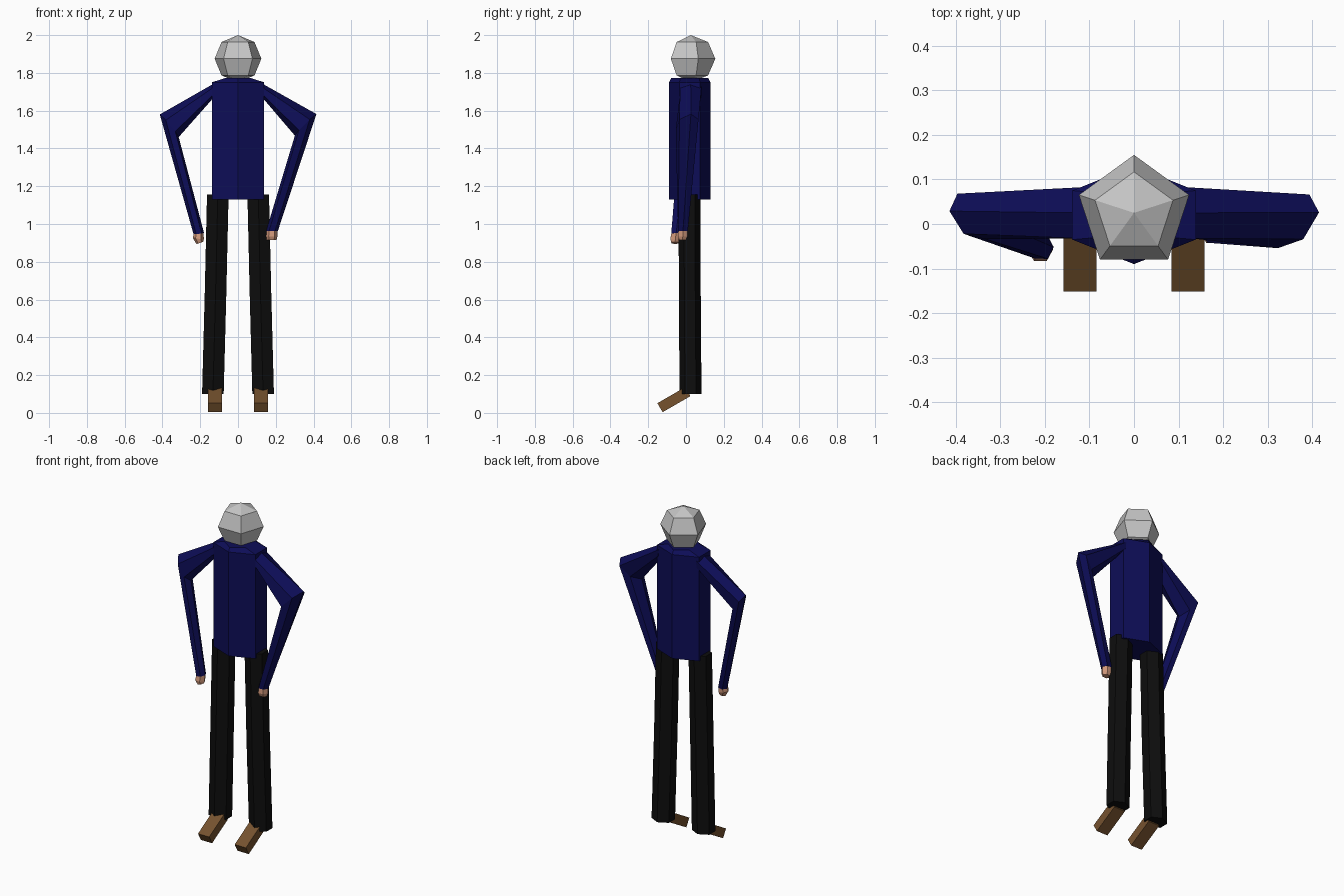
import bpy, bmesh, math
from mathutils import Vector, Matrix

if "Cube" in bpy.data.objects:
    bpy.data.objects.remove(bpy.data.objects["Cube"])


def material(name, rgb):
    m = bpy.data.materials.new(name)
    m.diffuse_color = (*rgb, 1.0)
    m.use_nodes = True
    m.node_tree.nodes["Principled BSDF"].inputs["Base Color"].default_value = m.diffuse_color
    return m


NAVY = material("navy_cloth", (0.004, 0.004, 0.095))
BLACK = material("black_cloth", (0.004, 0.004, 0.004))
BROWN = material("brown_leather", (0.18, 0.085, 0.028))
GREY = material("light_grey", (0.56, 0.56, 0.56))
SKIN = material("skin", (0.65, 0.32, 0.2))


def finish(name, bm, mat):
    bmesh.ops.remove_doubles(bm, verts=bm.verts, dist=1e-4)
    bmesh.ops.recalc_face_normals(bm, faces=bm.faces)
    me = bpy.data.meshes.new(name)
    bm.to_mesh(me)
    bm.free()
    me.materials.append(mat)
    ob = bpy.data.objects.new(name, me)
    bpy.context.collection.objects.link(ob)
    return ob


def loft(name, rings, mat, sides=6):
    """Skin rings of (centre, half axis u, half axis v); the first corner lies on u."""
    bm = bmesh.new()
    loops = []
    for c, u, v in rings:
        c, u, v = Vector(c), Vector(u), Vector(v)
        angles = [2 * math.pi * i / sides for i in range(sides)]
        loops.append([bm.verts.new(c + u * math.cos(a) + v * math.sin(a)) for a in angles])
    for a, b in zip(loops, loops[1:]):
        for i in range(sides):
            j = (i + 1) % sides
            bm.faces.new((a[i], a[j], b[j], b[i]))
    bm.faces.new(loops[0])
    bm.faces.new(loops[-1])
    return finish(name, bm, mat)


# Head: five-sided ball with a corner at the back
R = 0.13
head_rings = []
for k in range(5):
    t = math.pi * k / 4
    r = R * math.sin(t)
    head_rings.append(((0, 0.025, 1.875 + 0.125 * math.cos(t)), (0, r, 0), (r, 0, 0)))
loft("head", head_rings, GREY, sides=5)

# Torso: six-sided column with a chamfered shoulder top
loft("torso", [
    ((0, 0.02, 1.13), (0, 0.11, 0), (0.16, 0, 0)),
    ((0, 0.02, 1.75), (0, 0.11, 0), (0.16, 0, 0)),
    ((0, 0.02, 1.772), (0, 0.098, 0), (0.08, 0, 0)),
], NAVY)

for side, s in (("left", -1), ("right", 1)):
    # Trouser leg with a slight bend at the knee
    loft(side + "_leg", [
        ((s * 0.133, 0.024, 0.1), (0, 0.058, 0), (0.066, 0, 0)),
        ((s * 0.119, 0.02, 0.63), (0, 0.058, 0), (0.066, 0, 0)),
        ((s * 0.107, 0.019, 1.155), (0, 0.058, 0), (0.066, 0, 0)),
    ], BLACK)

    # Shoe: block tipped toe-down
    bm = bmesh.new()
    bmesh.ops.create_cube(bm, size=1.0)
    place = (Matrix.Translation((s * 0.121, -0.064, 0.07))
             @ Matrix.Rotation(math.radians(30), 4, 'X')
             @ Matrix.Diagonal((0.074, 0.17, 0.055, 1)))
    bmesh.ops.transform(bm, matrix=place, verts=bm.verts)
    finish(side + "_shoe", bm, BROWN)

# Sleeves: shoulder, mitred elbow and wrist rings
shoulder = {s: ((s * 0.125, 0.025, 1.708), (s * -0.005, 0, 0.04), (0, 0.066, 0)) for s in (-1, 1)}
loft("left_arm", [
    shoulder[-1],
    ((-0.364, 0.017, 1.52), (-0.05, 0.012, 0.06), (-0.008, 0.052, 0)),
    ((-0.207, -0.052, 0.947), (-0.027, 0, -0.006), (0, 0.03, 0)),
], NAVY)
loft("right_arm", [
    shoulder[1],
    ((0.358, 0.006, 1.525), (0.057, 0.02, 0.057), (0.008, 0.058, 0)),
    ((0.18, -0.016, 0.963), (0.031, 0, 0), (0, 0.03, 0)),
], NAVY)

# Hands: short tapered stubs below the cuffs
loft("left_hand", [
    ((-0.208, -0.052, 0.955), (-0.026, 0, -0.004), (0, 0.028, 0)),
    ((-0.21, -0.056, 0.922), (-0.029, 0, 0.004), (0, 0.031, 0)),
    ((-0.202, -0.058, 0.9), (-0.018, 0, -0.006), (0, 0.022, 0)),
], SKIN)
loft("right_hand", [
    ((0.18, -0.016, 0.968), (0.029, 0, 0), (0, 0.028, 0)),
    ((0.178, -0.017, 0.935), (0.031, 0, 0), (0, 0.03, 0)),
    ((0.178, -0.018, 0.915), (0.026, 0, 0), (0, 0.02, 0)),
], SKIN)
